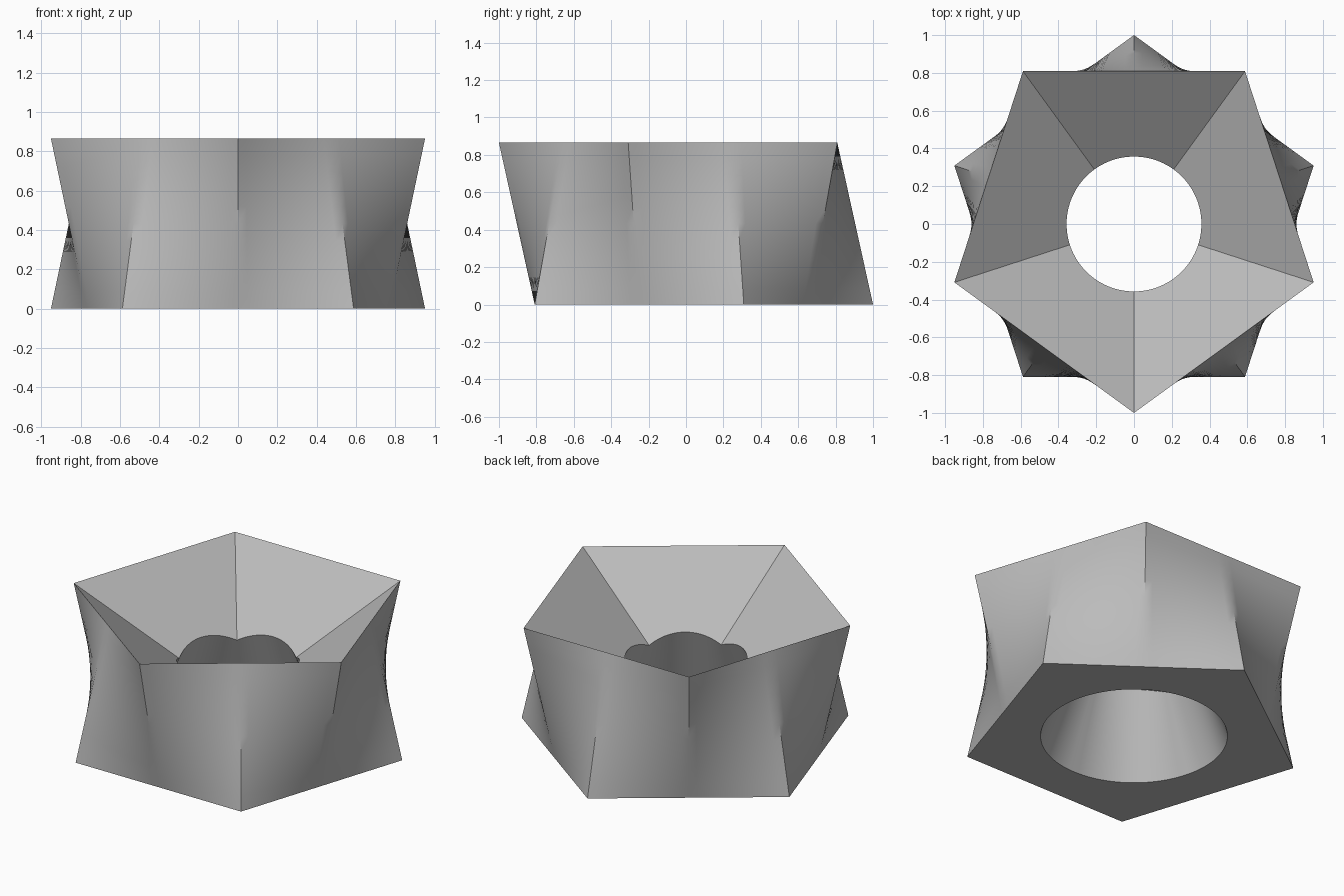
import bpy, bmesh, math
from mathutils import Vector

cube = bpy.data.objects.get("Cube")
if cube:
    bpy.data.objects.remove(cube, do_unlink=True)

HEIGHT = 0.865
APOTHEM = math.cos(math.radians(36))
HOLE_BASE, HOLE_RIM = 0.544, 0.357
FUNNEL_SLOPE = 0.616      # drop per unit along the funnel corners
STEPS, ROWS = 12, 10      # columns per half side, rows up the wall


def pentagon(odd, z):
    """Outline from corner to side middle, starting at the back."""
    keys = []
    for k in range(10):
        r = 1.0 if k % 2 == odd else APOTHEM
        a = math.radians(90 + 36 * k)
        keys.append(Vector((r * math.cos(a), r * math.sin(a), z)))
    return [keys[k].lerp(keys[(k + 1) % 10], s / STEPS)
            for k in range(10) for s in range(STEPS)]


def on_circle(p, r, z):
    d = Vector((p.x, p.y, 0)).normalized() * r
    return Vector((d.x, d.y, z))


# Outlines: upright and inverted pentagons
base = pentagon(0, 0)
top = pentagon(1, HEIGHT)

# Hole at the base and scalloped rim on the funnel planes
hole = [on_circle(p, HOLE_BASE, 0) for p in base]
rim = []
for p in top:
    share = HOLE_RIM / p.xy.length
    rim.append(on_circle(p, HOLE_RIM, HEIGHT - FUNNEL_SLOPE * (1 - share)))

# Closed set of rings: underside, ruled outer wall, funnel, bore
rings = [hole]
for row in range(ROWS + 1):
    rings.append([b.lerp(t, row / ROWS) for b, t in zip(base, top)])
rings.append(rim)

bm = bmesh.new()
loops = [[bm.verts.new(p) for p in ring] for ring in rings]
n = len(base)
for j, low in enumerate(loops):
    high = loops[(j + 1) % len(loops)]
    for i in range(n):
        k = (i + 1) % n
        bm.faces.new((low[i], low[k], high[k], high[i]))
bmesh.ops.recalc_face_normals(bm, faces=bm.faces)

mesh = bpy.data.meshes.new("twisted_pentagon_bowl")
bm.to_mesh(mesh)
bm.free()
bowl = bpy.data.objects.new("twisted_pentagon_bowl", mesh)
bpy.context.collection.objects.link(bowl)

# Plain grey
grey = bpy.data.materials.new("plain_grey")
grey.use_nodes = True
colour = (0.5, 0.5, 0.5, 1)
grey.diffuse_color = colour
grey.node_tree.nodes["Principled BSDF"].inputs["Base Color"].default_value = colour
mesh.materials.append(grey)

# Smooth walls with sharp corners that fade at mid height
bpy.ops.object.select_all(action="DESELECT")
bowl.select_set(True)
bpy.context.view_layer.objects.active = bowl
bpy.ops.object.shade_smooth_by_angle(angle=math.radians(32))
